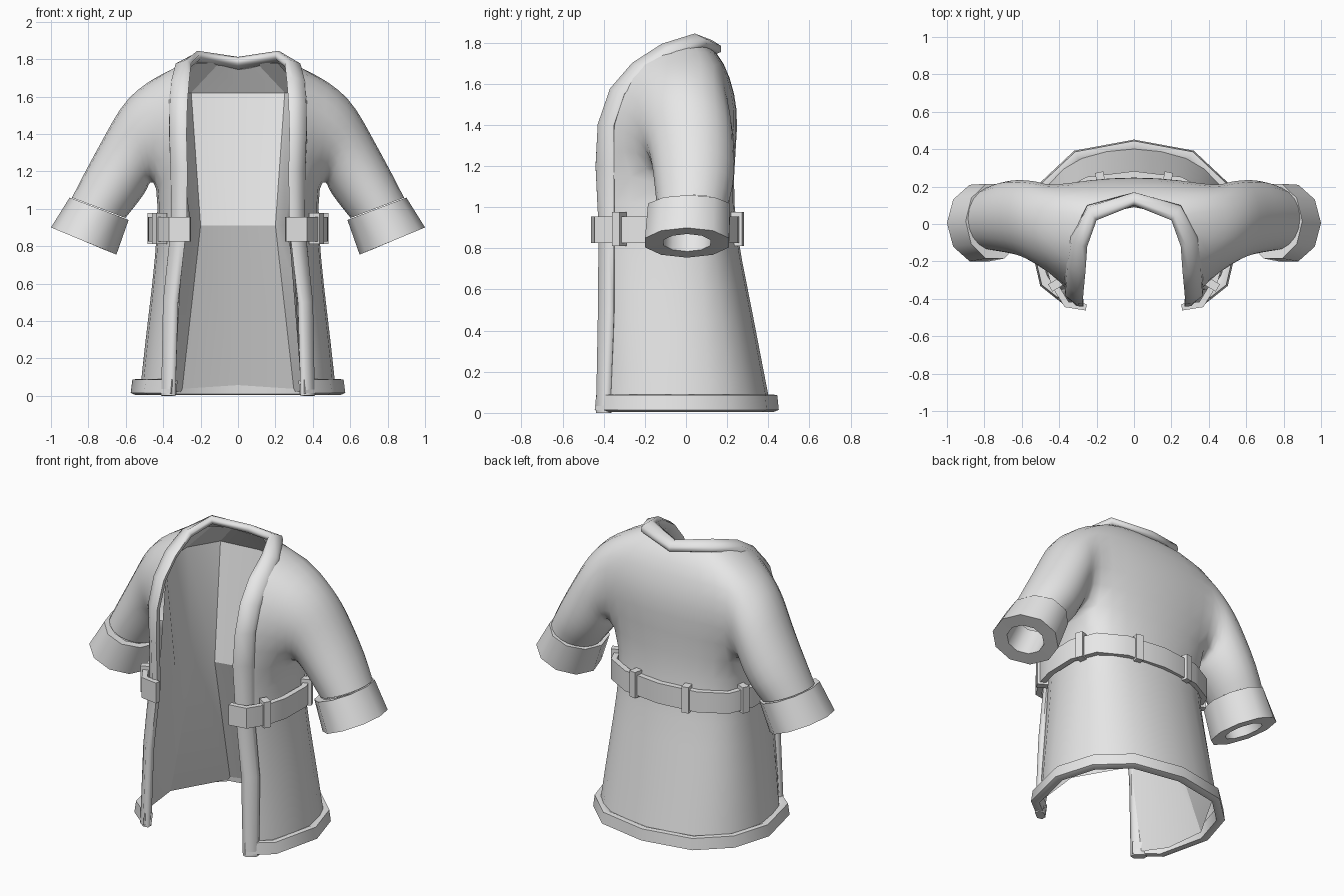
import bpy, bmesh
from math import sin, cos, tau, radians, atan2
from mathutils import Vector, Matrix

cube = bpy.data.objects.get("Cube")
if cube:
    bpy.data.objects.remove(cube, do_unlink=True)

cloth = bpy.data.materials.new("grey_cloth")
cloth.use_nodes = True
GREY = (0.8, 0.8, 0.8, 1)
cloth.diffuse_color = GREY
cloth.node_tree.nodes["Principled BSDF"].inputs["Base Color"].default_value = GREY


def finish(name, bm, angle=40):
    """Turn a bmesh into a smooth-shaded object that keeps its sharp edges."""
    bmesh.ops.recalc_face_normals(bm, faces=bm.faces)
    mesh = bpy.data.meshes.new(name)
    bm.to_mesh(mesh)
    bm.free()
    mesh.materials.append(cloth)
    mesh.shade_smooth()
    mesh.set_sharp_from_angle(angle=radians(angle))
    obj = bpy.data.objects.new(name, mesh)
    bpy.context.collection.objects.link(obj)
    return obj


def skin(bm, grid, closed=True):
    """Fill the quads between equally long rows of vertices."""
    count = len(grid[0])
    for low, high in zip(grid, grid[1:]):
        for i in range(count if closed else count - 1):
            j = (i + 1) % count
            bm.faces.new((low[i], low[j], high[j], high[i]))


def add_rows(bm, rows):
    return [[bm.verts.new(p) for p in row] for row in rows]


def loft(name, rows, closed=True, caps=False, angle=40):
    bm = bmesh.new()
    grid = add_rows(bm, rows)
    skin(bm, grid, closed)
    if caps:
        bm.faces.new(grid[0])
        bm.faces.new(grid[-1])
    return finish(name, bm, angle)


def mirrored(half):
    """Complete a path that ends on the centre plane."""
    half = [Vector(p) for p in half]
    return half + [Vector((-p.x, p.y, p.z)) for p in reversed(half[:-1])]


def band(name, edge_a, edge_b, thick, rounding=0.0, angle=40):
    """Thick strip between two edge paths, with optionally rounded sides."""
    a, b = mirrored(edge_a), mirrored(edge_b)
    rings = []
    for i, (p, q) in enumerate(zip(a, b)):
        along = a[min(i + 1, len(a) - 1)] - a[max(i - 1, 0)]
        across = q - p
        n = along.cross(across).normalized() * thick / 2
        k = across * rounding
        rings.append([p, p + k + n, q - k + n, q, q - k - n, p + k - n])
    return loft(name, rings, caps=True, angle=angle)


def ovals(rings, side, grow=1.0, sides=10):
    """Rings given by outer point, inner point, y half-width and y centre."""
    rows = []
    for xo, zo, xi, zi, half, yc in rings:
        mid = Vector(((xo + xi) / 2, yc, (zo + zi) / 2))
        arm = Vector(((xo - xi) / 2, 0, (zo - zi) / 2))
        row = []
        for i in range(sides):
            t = tau * i / sides
            p = mid + (arm * cos(t) + Vector((0, half * sin(t), 0))) * grow
            row.append((p.x * side, p.y, p.z))
        rows.append(row)
    return rows


# Outer robe: height, front edge x and y, half width, back y, squareness of the back
LEVELS = [
    (0.03, 0.34, -0.42, 0.545, 0.43, 0),
    (0.3, 0.33, -0.42, 0.515, 0.375, 0),
    (0.6, 0.32, -0.41, 0.475, 0.315, 0),
    (0.9, 0.3, -0.41, 0.445, 0.25, 0),
    (1.15, 0.29, -0.42, 0.445, 0.235, 0.5),
    (1.4, 0.29, -0.42, 0.46, 0.26, 1),
    (1.55, 0.3, -0.36, 0.47, 0.245, 1),
    (1.71, 0.31, -0.25, 0.44, 0.19, 1),
]
rows = []
for z, fx, fy, w, b, sq in LEVELS:
    rows.append(mirrored([
        (fx, fy, z), (fx + 0.7 * (w - fx), fy * 0.73, z), (w, 0, z),
        (w * (0.87 + 0.09 * sq), b * (0.55 + 0.25 * sq), z),
        (w * 0.55, b * (0.87 + 0.07 * sq), z), (0, b, z)]))
rows.append(mirrored([
    (0.29, -0.13, 1.765), (0.28, -0.05, 1.79), (0.25, 0.02, 1.8),
    (0.2, 0.07, 1.8), (0.12, 0.1, 1.79), (0, 0.13, 1.77)]))

# Sleeve rings from shoulder to wrist
SLEEVE = [
    (0.545, 1.64, 0.475, 1.14, 0.23, 0.0),
    (0.635, 1.54, 0.48, 1.11, 0.215, 0.02),
    (0.715, 1.39, 0.505, 1.07, 0.205, 0.035),
    (0.82, 1.2, 0.55, 1.01, 0.195, 0.04),
    (0.89, 1.06, 0.6, 0.95, 0.175, 0.03),
]

# Robe and sleeves as one skin: cut the armholes, then grow the sleeves from them
bm = bmesh.new()
g = add_rows(bm, rows)
skin(bm, g, closed=False)
for s, (front, mid, back) in ((1, (1, 2, 3)), (-1, (9, 8, 7))):
    armhole = [g[7][mid], g[7][back], g[6][back], g[5][back], g[4][back],
               g[4][mid], g[4][front], g[5][front], g[6][front], g[7][front]]
    inside = set(armhole + [g[5][mid], g[6][mid]])
    bmesh.ops.delete(bm, geom=[f for f in bm.faces if inside.issuperset(f.verts)],
                     context="FACES_ONLY")
    bmesh.ops.delete(bm, geom=[g[5][mid], g[6][mid]], context="VERTS")
    skin(bm, [armhole] + add_rows(bm, ovals(SLEEVE, s, 1.05)))
robe = finish("robe_with_sleeves", bm, 180)
smooth = robe.modifiers.new("smooth", "SUBSURF")
smooth.levels = smooth.render_levels = 1

# Faceted inner lining, pinched at the waist
LINING = [
    (0.02, [(0.34, -0.41), (0.46, -0.24), (0.49, 0.02), (0.3, 0.35), (0, 0.41)]),
    (0.91, [(0.29, -0.39), (0.27, -0.24), (0.25, -0.1), (0.2, 0.05), (0, 0.09)]),
    (1.62, [(0.29, -0.31), (0.35, -0.2), (0.36, 0), (0.25, 0.18), (0, 0.21)]),
    (1.78, [(0.28, -0.12), (0.26, -0.02), (0.21, 0.04), (0.1, 0.09), (0, 0.12)]),
]
loft("lining", [mirrored([(x, y, z) for x, y in row]) for z, row in LINING],
     closed=False, angle=27)

# Rounded trim up the front edges and around the neck
INNER = [(0.335, -0.43, 0), (0.32, -0.425, 0.5), (0.275, -0.42, 0.9),
         (0.27, -0.44, 1.2), (0.275, -0.425, 1.4), (0.27, -0.365, 1.57),
         (0.26, -0.26, 1.69), (0.25, -0.12, 1.78), (0.2, 0.02, 1.83), (0, 0.1, 1.8)]
OUTER = [(0.41, -0.37, 0), (0.4, -0.35, 0.5), (0.36, -0.35, 0.9),
         (0.36, -0.35, 1.2), (0.37, -0.35, 1.4), (0.37, -0.3, 1.55),
         (0.365, -0.2, 1.665), (0.34, -0.07, 1.75), (0.25, 0.1, 1.79), (0, 0.17, 1.755)]
band("collar_trim", INNER, OUTER, 0.05, 0.2, 80)

# Hem trim
HEM = [(0.345, -0.425), (0.48, -0.32), (0.55, -0.02), (0.48, 0.21), (0.31, 0.37), (0, 0.427)]
band("hem_trim", [(x, y, 0.005) for x, y in HEM],
     [(x * 0.98, y * 0.98, 0.09) for x, y in HEM], 0.05, 0.08, 50)

# Belt, open at the front
BELT = [(0.255, -0.445), (0.36, -0.43), (0.425, -0.325), (0.46, -0.2), (0.465, 0),
        (0.405, 0.15), (0.25, 0.235), (0, 0.265)]
band("belt", [(x, y, 0.825) for x, y in BELT], [(x, y, 0.955) for x, y in BELT], 0.035)


# Belt loops
def belt_loop(name, x, y, facing):
    bm = bmesh.new()
    turn = Matrix.Rotation(facing, 4, "Z")
    size = Matrix.Diagonal((0.065, 0.045, 0.165, 1))
    bmesh.ops.create_cube(bm, size=1, matrix=Matrix.Translation((x, y, 0.895)) @ turn @ size)
    finish(name, bm)


# Turned-back cuffs and the belt loops on each side
CUFF = [
    (0.86, 1.04, 0.62, 0.95, 0.15, 0.01),
    (0.9, 1.06, 0.585, 0.94, 0.21, 0.015),
    (1.0, 0.9, 0.65, 0.755, 0.215, 0.005),
    (0.925, 0.87, 0.725, 0.785, 0.12, 0.005),
    (0.84, 1.03, 0.65, 0.96, 0.12, 0.01),
]
for label, s in (("left", 1), ("right", -1)):
    loft(label + "_cuff", ovals(CUFF, s), angle=60)
    belt_loop(label + "_back_belt_loop", 0.18 * s, 0.245, atan2(0.97, 0.2 * s))
    belt_loop(label + "_side_belt_loop", 0.445 * s, 0.06, atan2(0.4, s))
    belt_loop(label + "_front_belt_loop", 0.42 * s, -0.325, atan2(-0.6, s))
